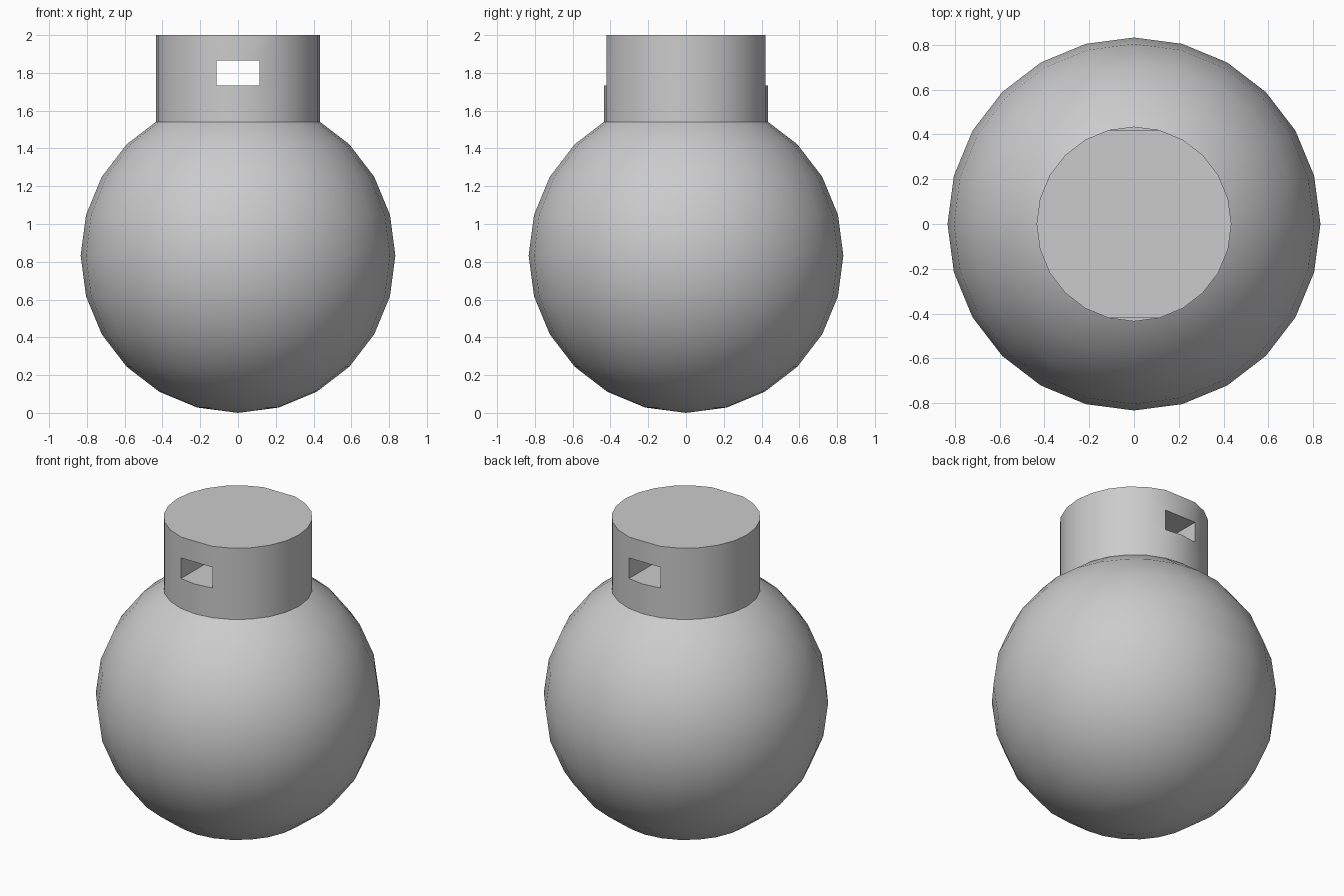
import bpy, bmesh
from math import sin, cos, radians, tau

SIDES = 24
BODY_R = 0.833
NECK_R = 0.435
Z_BASE, Z_SILL, Z_LINTEL, Z_TOP = 1.54, 1.732, 1.865, 2.0

cube = bpy.data.objects.get("Cube")
if cube:
    bpy.data.objects.remove(cube, do_unlink=True)

grey = bpy.data.materials.new("plain_grey")
grey.use_nodes = True
colour = (0.6, 0.6, 0.6, 1)
grey.diffuse_color = colour
grey.node_tree.nodes["Principled BSDF"].inputs["Base Color"].default_value = colour


def finish(name, bm):
    """Turn a bmesh into a smooth-shaded object with sharp edges kept."""
    bmesh.ops.recalc_face_normals(bm, faces=bm.faces)
    mesh = bpy.data.meshes.new(name)
    bm.to_mesh(mesh)
    bm.free()
    mesh.materials.append(grey)
    obj = bpy.data.objects.new(name, mesh)
    bpy.context.collection.objects.link(obj)
    bpy.ops.object.select_all(action='DESELECT')
    obj.select_set(True)
    bpy.context.view_layer.objects.active = obj
    bpy.ops.object.shade_smooth_by_angle(angle=radians(35))
    return obj


# Round body
bm = bmesh.new()
bmesh.ops.create_uvsphere(bm, u_segments=SIDES, v_segments=SIDES // 2, radius=BODY_R)
bmesh.ops.translate(bm, verts=bm.verts, vec=(0, 0, BODY_R))
finish("round_body", bm)

# Neck with a slot running through from front to back
bm = bmesh.new()
back, front = SIDES // 4, 3 * SIDES // 4


def ring(z, skip=()):
    return {i: bm.verts.new((NECK_R * cos(tau * i / SIDES), NECK_R * sin(tau * i / SIDES), z))
            for i in range(SIDES) if i not in skip}


base, sill = ring(Z_BASE), ring(Z_SILL)
lintel, top = ring(Z_LINTEL, (back, front)), ring(Z_TOP, (back, front))


def wall(low, high, i, j):
    bm.faces.new((low[i], low[j], high[j], high[i]))


# Outer wall: full below the slot, open beside it, flat above it
for i in range(SIDES):
    j = (i + 1) % SIDES
    wall(base, sill, i, j)
    if not {i, j} & {back, front}:
        wall(sill, lintel, i, j)
        wall(lintel, top, i, j)
for m in (back, front):
    wall(lintel, top, m - 1, m + 1)

# Slot floor, ceiling and side walls, then the flat cap
bm.faces.new([sill[m + k] for m in (back, front) for k in (-1, 0, 1)])
bm.faces.new([lintel[m + k] for m in (back, front) for k in (-1, 1)])
wall(sill, lintel, back + 1, front - 1)
wall(sill, lintel, front + 1, back - 1)
bm.faces.new(list(top.values()))
bm.faces.new(list(base.values()))
finish("slotted_neck", bm)
